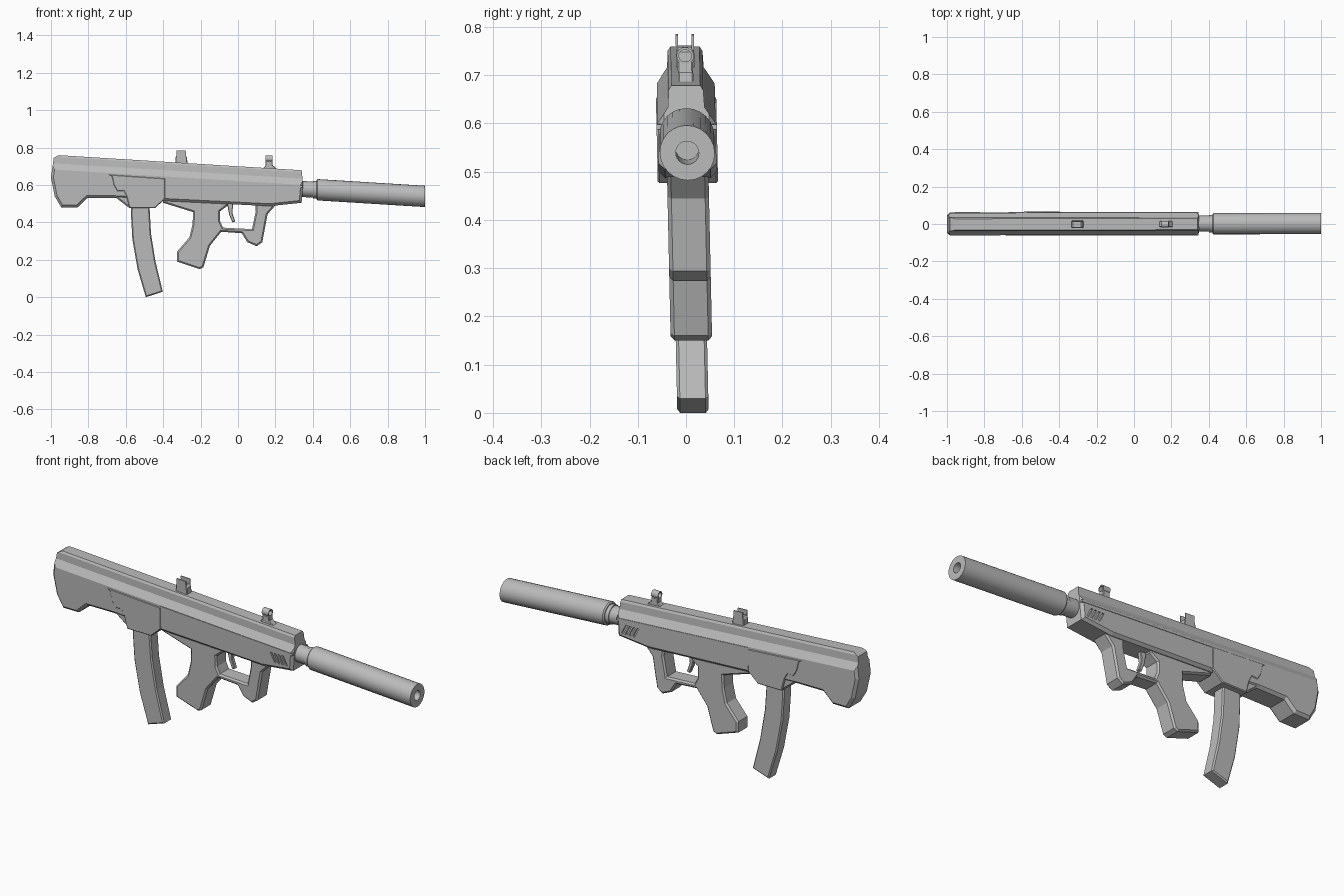
import bpy, bmesh, math
from mathutils import Vector

if "Cube" in bpy.data.objects:
    bpy.data.objects.remove(bpy.data.objects["Cube"])

SLOPE = -0.062   # nose-down tilt of the long axis
parts = []

gray = bpy.data.materials.new("plain_gray")
gray.use_nodes = True
gray.diffuse_color = (0.5, 0.5, 0.5, 1)
gray.node_tree.nodes["Principled BSDF"].inputs["Base Color"].default_value = (0.5, 0.5, 0.5, 1)


def finish(name, bm):
    bmesh.ops.recalc_face_normals(bm, faces=bm.faces)
    me = bpy.data.meshes.new(name)
    bm.to_mesh(me)
    bm.free()
    me.materials.append(gray)
    ob = bpy.data.objects.new(name, me)
    bpy.context.collection.objects.link(ob)
    parts.append(ob)
    return ob


def slab(bm, outline, y0, y1, bevel=0.0):
    """Extrude a side outline (x, z) from y0 to y1, bevelling its rims."""
    vs = [bm.verts.new((x, y0, z)) for x, z in outline]
    face = bm.faces.new(vs)
    res = bmesh.ops.extrude_face_region(bm, geom=[face])
    top = [v for v in res["geom"] if isinstance(v, bmesh.types.BMVert)]
    bmesh.ops.translate(bm, verts=top, vec=(0, y1 - y0, 0))
    bmesh.ops.recalc_face_normals(bm, faces=bm.faces)
    if bevel:
        rims = [e for e in bm.edges if abs(e.verts[0].co.y - e.verts[1].co.y) < 1e-6]
        bmesh.ops.bevel(bm, geom=rims, offset=bevel, segments=1,
                        affect='EDGES', clamp_overlap=True)


def prism(name, outline, half, bevel=0.0, y=0.0):
    bm = bmesh.new()
    slab(bm, outline, y - half, y + half, bevel)
    return finish(name, bm)


def lathe(name, profile, z0, slope, sides=24):
    """Revolve (x, radius) points about a sloping lengthwise axis."""
    bm = bmesh.new()
    rings = []
    for x, r in profile:
        rings.append([bm.verts.new((x, r * math.cos(a), z0 + slope * x + r * math.sin(a)))
                      for a in (math.tau * i / sides for i in range(sides))])
    for a, b in zip(rings, rings[1:]):
        for i in range(sides):
            j = (i + 1) % sides
            bm.faces.new((a[i], a[j], b[j], b[i]))
    bmesh.ops.remove_doubles(bm, verts=bm.verts, dist=1e-5)
    ob = finish(name, bm)
    bpy.ops.object.select_all(action='DESELECT')
    ob.select_set(True)
    bpy.context.view_layer.objects.active = ob
    bpy.ops.object.shade_smooth_by_angle(angle=math.radians(35))
    return ob


def cut(ob, cutter, operation):
    mod = ob.modifiers.new("cut", 'BOOLEAN')
    mod.operation, mod.object, mod.solver = operation, cutter, 'EXACT'
    dg = bpy.context.evaluated_depsgraph_get()
    me = bpy.data.meshes.new_from_object(ob.evaluated_get(dg))
    ob.modifiers.clear()
    ob.data = me
    parts.remove(cutter)
    bpy.data.objects.remove(cutter)


# Main body: side outline trimmed by the ridged cross-section
body = prism("body", [
    (-.94, .80), (-.955, .762), (-.985, .745), (-1, .64), (-.98, .54), (-.945, .48),
    (-.858, .48), (-.805, .53), (-.66, .53), (-.40, .515), (.17, .487),
    (.34, .505), (.348, .60), (.34, .685), (.34, .80)], .06, .013)
half = [(.030, .70), (.036, .69), (.038, .655), (.061, .62), (.061, .30)]
section = half + [(-y, z) for y, z in reversed(half)]
bm = bmesh.new()
ends = [[bm.verts.new((x, y, z + SLOPE * x)) for y, z in section] for x in (-1.1, .5)]
bm.faces.new(ends[0])
bm.faces.new(ends[1])
for i in range(len(section)):
    j = (i + 1) % len(section)
    bm.faces.new((ends[0][i], ends[0][j], ends[1][j], ends[1][i]))
cut(body, finish("section_cutter", bm), 'INTERSECT')

# Slanted vents near the nose, on both sides
bm = bmesh.new()
for k in range(4):
    x = .22 + .021 * k
    for side in (-1, 1):
        slab(bm, [(x, .573), (x + .011, .573), (x + .034, .527), (x + .023, .527)],
             side * .052, side * .07)
cut(body, finish("vent_cutter", bm), 'DIFFERENCE')

# Side rail and magazine housing
prism("side_rail", [(-.39, .643), (.346, .598), (.346, .587), (-.39, .632)], .0625)
prism("magazine_housing", [
    (-.695, .657), (-.39, .636), (-.39, .525), (-.445, .476), (-.58, .476),
    (-.597, .54), (-.612, .568), (-.645, .565), (-.665, .60), (-.675, .645)], .0625, .004)
prism("housing_floor", [(-.66, .56), (-.40, .56), (-.445, .476), (-.58, .476), (-.65, .53)],
      .054, .008)

# Curved magazine
prism("magazine", [
    (-.57, .52), (-.572, .44), (-.565, .31), (-.537, .15), (-.493, 0),
    (-.402, .03), (-.441, .19), (-.465, .34), (-.475, .52)], .0325, .006)

# Grip, trigger guard and front handle in one frame
prism("grip_frame", [
    (-.40, .55), (-.40, .505), (-.24, .455), (-.243, .39), (-.26, .32), (-.325, .245),
    (-.325, .19), (-.205, .15), (-.185, .16), (-.15, .275), (-.09, .35), (.02, .342),
    (.05, .294), (.10, .273), (.13, .294), (.158, .444), (.205, .497), (.205, .55),
    (.09, .55), (.095, .46), (.075, .364), (-.08, .372), (-.095, .405), (-.095, .46),
    (-.055, .49), (-.055, .55)], .043, .008)
prism("trigger", [(-.06, .51), (-.025, .51), (-.03, .45), (-.015, .405),
                  (-.03, .40), (-.047, .44)], .011, .003)

# Barrel and long muzzle tube with bore
lathe("barrel", [(.32, 0), (.32, .043), (.40, .043), (.40, .047), (.43, .047), (.43, 0)],
      .60, SLOPE)
lathe("muzzle_tube", [(.42, 0), (.42, .051), (.426, .057), (1, .057), (1, .024),
                      (.85, .024), (.85, 0)], .601, SLOPE)

# Rear sight with two prongs
prism("rear_sight_base", [(-.335, .70), (-.27, .70), (-.272, .748), (-.283, .758),
                          (-.325, .761), (-.333, .75)], .019, .003)
for side in (-1, 1):
    prism("rear_sight_prong", [(-.328, .74), (-.277, .74), (-.277, .783), (-.328, .785)],
          .0025, y=side * .0165)

# Front sight with ring
prism("front_sight_base", [(.125, .68), (.215, .68), (.186, .705), (.183, .728),
                           (.147, .728), (.148, .705)], .016, .003)
lathe("front_sight_ring", [(.146, .013), (.146, .018), (.184, .018), (.184, .013),
                           (.146, .013)], .74, 0, 16)

# Slight sideways lean shared by every part
for ob in parts:
    for v in ob.data.vertices:
        v.co.y += .0145 - .022 * v.co.z
